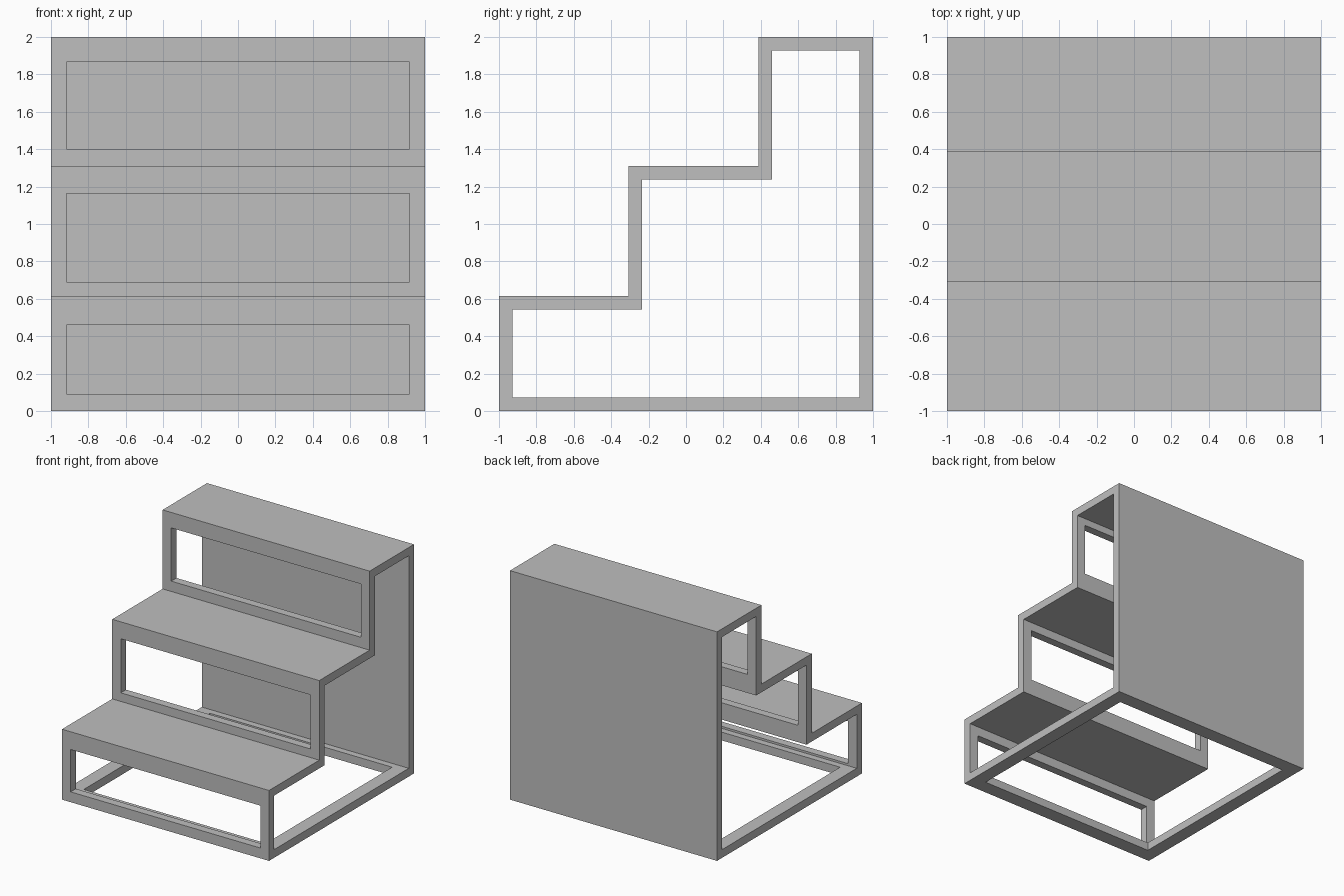
import bpy
import bmesh

cube = bpy.data.objects.get("Cube")
if cube:
    bpy.data.objects.remove(cube, do_unlink=True)

T = 0.072                       # panel thickness
FRONTS = [-1.0, -0.307, 0.388]  # front plane of each riser
TREADS = [0.615, 1.31, 2.0]     # top of each tread

grey = bpy.data.materials.new("plain grey")
grey.use_nodes = True
grey.diffuse_color = (0.52, 0.52, 0.52, 1)
grey.node_tree.nodes["Principled BSDF"].inputs["Base Color"].default_value = (0.52, 0.52, 0.52, 1)


def add_object(name, bm):
    bmesh.ops.recalc_face_normals(bm, faces=bm.faces)
    mesh = bpy.data.meshes.new(name)
    bm.to_mesh(mesh)
    bm.free()
    mesh.materials.append(grey)
    obj = bpy.data.objects.new(name, mesh)
    bpy.context.collection.objects.link(obj)
    return obj


def stair_outline(inset):
    """Closed stepped side outline, moved inwards by inset."""
    pts = [(1 - inset, inset), (FRONTS[0] + inset, inset)]
    for i, (y, z) in enumerate(zip(FRONTS, TREADS)):
        if i:
            pts.append((y + inset, TREADS[i - 1] - inset))
        pts.append((y + inset, z - inset))
    return pts + [(1 - inset, TREADS[-1] - inset)]


# Stepped shell: the band between two outlines, extruded across the width
bm = bmesh.new()
outer, inner = [[bm.verts.new((-1, y, z)) for y, z in stair_outline(d)] for d in (0, T)]
count = len(outer)
for i in range(count):
    j = (i + 1) % count
    bm.faces.new((outer[i], outer[j], inner[j], inner[i]))
side = bmesh.ops.extrude_face_region(bm, geom=bm.faces[:], use_keep_orig=True)
moved = [g for g in side["geom"] if isinstance(g, bmesh.types.BMVert)]
bmesh.ops.translate(bm, verts=moved, vec=(2, 0, 0))
bmesh.ops.dissolve_limit(bm, angle_limit=0.01, verts=bm.verts, edges=bm.edges)
shell = add_object("step_frame", bm)


def cut_opening(name, low, high):
    bm = bmesh.new()
    bmesh.ops.create_cube(bm, size=1)
    for v in bm.verts:
        v.co = [a + (b - a) * (c + 0.5) for a, b, c in zip(low, high, v.co)]
    cutter = add_object(name, bm)
    cutter.hide_render = True
    cutter.hide_viewport = True
    cutter.display_type = 'WIRE'
    mod = shell.modifiers.new(name, 'BOOLEAN')
    mod.operation = 'DIFFERENCE'
    mod.solver = 'EXACT'
    mod.object = cutter


# Window through each riser
sills = [0.09, 0.69, 1.40]
heads = [0.46, 1.162, 1.865]
for n, (y, low, high) in enumerate(zip(FRONTS, sills, heads), 1):
    cut_opening(f"riser_opening_{n}", (-0.917, y - 0.05, low), (0.917, y + T + 0.05, high))

# Opening through the base
cut_opening("base_opening", (-0.88, -0.87, -0.05), (0.88, 0.87, T + 0.01))
